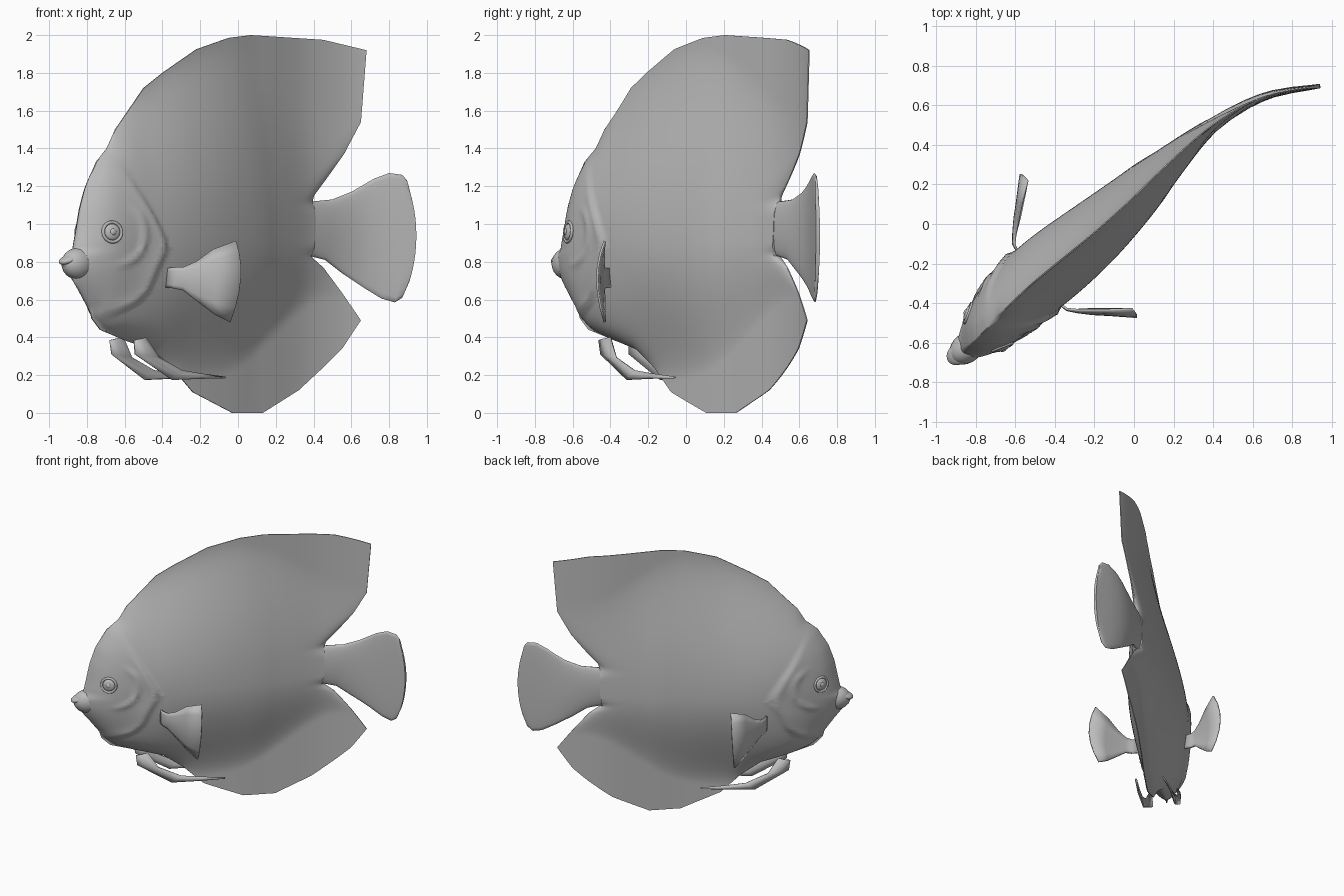
import bpy, bmesh, math
from mathutils import Vector

if "Cube" in bpy.data.objects:
    bpy.data.objects.remove(bpy.data.objects["Cube"])

grey = bpy.data.materials.new("plain grey")
grey.diffuse_color = (0.5, 0.5, 0.5, 1)
grey.use_nodes = True
grey.node_tree.nodes["Principled BSDF"].inputs["Base Color"].default_value = grey.diffuse_color


def curve(points):
    """Smooth interpolation through (x, y) points."""
    n = len(points)
    m = []
    for i in range(n):
        a, b = points[max(i - 1, 0)], points[min(i + 1, n - 1)]
        m.append((b[1] - a[1]) / (b[0] - a[0]))

    def f(x):
        x = min(max(x, points[0][0]), points[-1][0])
        i = 0
        while i < n - 2 and x > points[i + 1][0]:
            i += 1
        (x0, y0), (x1, y1) = points[i], points[i + 1]
        h = x1 - x0
        t = (x - x0) / h
        return ((2*t**3 - 3*t*t + 1) * y0 + (t**3 - 2*t*t + t) * h * m[i]
                + (3*t*t - 2*t**3) * y1 + (t**3 - t*t) * h * m[i + 1])
    return f


# Bent midline seen from above, half thickness along it, and reach of the thick core
spine = curve([(-.95, -.70), (-.85, -.63), (-.745, -.53), (-.62, -.40), (-.5, -.29), (-.22, -.06),
               (-.03, .11), (.13, .265), (.39, .495), (.66, .645), (.95, .70)])
half = curve([(-.95, .055), (-.88, .085), (-.745, .14), (-.6, .17), (-.42, .182), (-.2, .163),
              (.05, .118), (.19, .08), (.39, .036), (.55, .022), (.95, .008)])
core_up = curve([(-.95, .8), (-.6, .85), (-.3, 1.0), (0, 1.05), (.39, .75), (.7, .7)])
core_down = curve([(-.95, .85), (-.6, .95), (-.3, .76), (0, .66), (.39, .32), (.7, .3)])
gill_edge = curve([(.5, -.78), (.56, -.68), (.63, -.60), (.75, -.555), (.88, -.51), (1, -.55),
                   (1.15, -.62), (1.4, -.72)])


def tangent(x):
    return Vector((1, (spine(x + .01) - spine(x - .01)) / .02, 0)).normalized()


def bend(x, z, t, side):
    """Place a side-view point at distance t from the midline."""
    d = tangent(x)
    return Vector((x, spine(x), z)) + Vector((d.y, -d.x, 0)) * t * side


def reflect(p, x0):
    """Mirror a point through the midline near x0."""
    o, d = Vector((x0, spine(x0), 0)), tangent(x0)
    r = Vector(p) - o
    flat = Vector((r.x, r.y, 0))
    flat = 2 * flat.dot(d) * d - flat
    return Vector((o.x + flat.x, o.y + flat.y, r.z))


def make(name, verts, faces):
    me = bpy.data.meshes.new(name)
    me.from_pydata([tuple(v) for v in verts], [], faces)
    bm = bmesh.new()
    bm.from_mesh(me)
    bmesh.ops.recalc_face_normals(bm, faces=bm.faces)
    bm.to_mesh(me)
    bm.free()
    me.materials.append(grey)
    ob = bpy.data.objects.new(name, me)
    bpy.context.collection.objects.link(ob)
    return ob


# Body with dorsal and anal fins: side outline, clockwise from the mouth
outline = [(-.92, .81), (-.87, .86), (-.855, .95), (-.835, 1.08), (-.805, 1.2), (-.75, 1.33), (-.69, 1.4),
           (-.65, 1.5), (-.5, 1.72), (-.4, 1.8), (-.22, 1.925), (-.05, 1.985), (.07, 2), (.45, 1.975),
           (.68, 1.92), (.65, 1.54), (.56, 1.37), (.46, 1.23), (.4, 1.15), (.39, 1.11), (.39, .97),
           (.38, .83), (.45, .77), (.55, .635), (.65, .49), (.55, .34), (.46, .25), (.32, .12), (.13, 0),
           (-.03, 0), (-.24, .11), (-.35, .24), (-.46, .335), (-.6, .385), (-.73, .44), (-.775, .5),
           (-.785, .55), (-.835, .64), (-.88, .71), (-.92, .76)]


def thickness(x, z, f, soft):
    """Half thickness; f is the share of the way to the rim, soft the same to a smoothed rim."""
    u = (z - .9) / (core_up(x) if z > .9 else core_down(x))
    edge = math.sqrt(max(0, 1 - min(1, soft) ** 10)) * math.sqrt(max(0, 1 - f ** 24))
    stalk = max(0, min(1, (x - .1) / .15)) * max(0, min(1, (.15 - abs(z - .97)) / .05))
    edge += (1 - edge) * stalk
    t = half(x) * max(0, 1 - u * u) ** 1.7 * edge + .003
    if x < -.3 and f < .97:
        # gill cover step and cheek ridge
        d = gill_edge(z) - x
        fade = max(0, min(1, (z - .5) / .08, (1.35 - z) / .3))
        if d > -.015:
            t += .022 * fade * min(1, (d + .015) / .02) * math.exp(-max(d, 0) / .06)
        r = math.hypot((x + .75) / .8, z - .95) - .17
        if x > -.75 and .72 < z < 1.1:
            t += .012 * math.exp(-(r / .018) ** 2) * min(1, (x + .75) / .08, (1.1 - z) / .06)
    return t


rim = []
for a, b in zip(outline, outline[1:] + outline[:1]):
    a, b = Vector(a), Vector(b)
    k = max(1, math.ceil((b - a).length / .028))
    rim += [a.lerp(b, i / k) for i in range(k)]
n, rings, centre = len(rim), 50, Vector((-.1, .95))
radius = [(p - centre).length for p in rim]
smooth = [sum(radius[(i + k) % n] for k in range(-6, 7)) / 13 for i in range(n)]
verts, faces, rims = [], [], []
for side in (1, -1):
    hub = len(verts)
    verts.append(bend(centre.x, centre.y, thickness(centre.x, centre.y, 0, 0), side))
    for j in range(1, rings + 1):
        f = math.sin(j / rings * math.pi / 2) ** .9
        for i, p in enumerate(rim):
            q = centre.lerp(p, f)
            verts.append(bend(q.x, q.y, thickness(q.x, q.y, f, f * radius[i] / smooth[i]), side))
    for i in range(n):
        k = (i + 1) % n
        faces.append((hub, hub + 1 + k, hub + 1 + i))
        for j in range(rings - 1):
            a = hub + 1 + j * n
            faces.append((a + i, a + k, a + n + k, a + n + i))
    rims.append(len(verts) - n)
for i in range(n):
    k = (i + 1) % n
    faces.append((rims[0] + i, rims[0] + k, rims[1] + k, rims[1] + i))
body = make("body", verts, faces)

# Tail fin: top and bottom edge points, rear bulge
stations = [(.2, 1.1, .2, .85, 0), (.3, 1.112, .3, .84, 0), (.4, 1.12, .38, .83, 0), (.5, 1.13, .46, .81, 0),
            (.6, 1.17, .55, .74, 0), (.66, 1.205, .61, .7, .005), (.72, 1.24, .67, .66, .01),
            (.8, 1.27, .76, .605, .02), (.87, 1.26, .83, .585, .035), (.895, 1.23, .87, .61, .045),
            (.91, 1.17, .905, .69, .035)]
verts, faces, rows = [], [], 16
w = 2 * rows
for xt, zt, xb, zb, bulge in stations:
    for k in range(w):
        a = math.pi * k / rows
        v, s = math.cos(a), math.sin(a)
        x = (xt + xb) / 2 + (xt - xb) / 2 * v + bulge * (1 - v * v)
        z = (zt + zb) / 2 + (zt - zb) / 2 * v
        t = half(x) * min(1, max(0, (x - .2) / .2))
        verts.append(bend(x, z, t * abs(s) + (.003 if abs(s) > .01 else 0), 1 if s >= 0 else -1))
for j in range(len(stations) - 1):
    for k in range(w):
        m = (k + 1) % w
        faces.append((j * w + k, j * w + m, (j + 1) * w + m, (j + 1) * w + k))
last = (len(stations) - 1) * w
faces.append((last, last + 1, last + w - 1))
for k in range(1, rows - 1):
    faces.append((last + k, last + k + 1, last + w - k - 1, last + w - k))
faces.append((last + rows - 1, last + rows, last + rows + 1))
make("tail_fin", verts, faces)


def fin(name, upper, middle, lower, x0, thick, cuts=6):
    """Thin cupped blade through three edge lines, with its mirrored twin."""
    for side in ("right", "left"):
        vs, fs = [], []
        for a, m, b in zip(upper, middle, lower):
            a, m, b = Vector(a), Vector(m), Vector(b)
            for c in range(cuts + 1):
                t = c / cuts
                vs.append(a * (1 - t) * (1 - 2 * t) + m * 4 * t * (1 - t) + b * t * (2 * t - 1))
        if side == "left":
            vs = [reflect(v, x0) for v in vs]
        w = cuts + 1
        for i in range(len(upper) - 1):
            for k in range(cuts):
                fs.append((w * i + k, w * i + k + 1, w * i + w + k + 1, w * i + w + k))
        ob = make(side + "_" + name, vs, fs)
        mod = ob.modifiers.new("thickness", 'SOLIDIFY')
        mod.thickness, mod.offset = thick, 0


# Pectoral fins: gently cupped fans
fin("pectoral_fin",
    [(-.38, -.40, .765), (-.34, -.43, .77), (-.29, -.435, .77), (-.22, -.435, .80), (-.13, -.435, .865), (-.01, -.43, .91)],
    [(-.38, -.40, .715), (-.34, -.435, .715), (-.29, -.445, .71), (-.21, -.455, .70), (-.12, -.46, .70), (.015, -.47, .71)],
    [(-.38, -.40, .665), (-.34, -.43, .66), (-.29, -.435, .65), (-.20, -.43, .58), (-.12, -.43, .52), (-.04, -.43, .48)],
    -.42, .012)

# Pelvic fins: narrow trailing blades
outer = [(-.55, -.46, .385), (-.545, -.45, .31), (-.35, -.31, .175), (-.2, -.19, .182), (-.07, -.06, .185)]
inner = [(-.49, -.40, .40), (-.42, -.37, .295), (-.30, -.27, .225), (-.19, -.17, .205), (-.07, -.055, .188)]
mid = [(Vector(a) + Vector(b)) / 2 + Vector((.003, -.006, 0)) for a, b in zip(outer, inner)]
fin("pelvic_fin", outer, mid, inner, -.42, .01, 2)


def finish(name):
    ob = bpy.context.object
    ob.name = name
    ob.data.materials.append(grey)
    return ob


# Eyes: ring, ball and pupil set on the head surface
bpy.context.view_layer.update()
eye = Vector((-.655, -.65, .96))
for side, p in (("right", eye), ("left", reflect(eye, -.755))):
    _, loc, nor, _ = body.closest_point_on_mesh(p)
    rot = nor.to_track_quat('Z', 'Y').to_euler()
    bpy.ops.mesh.primitive_torus_add(location=loc, rotation=rot, major_radius=.052, minor_radius=.009,
                                     major_segments=32, minor_segments=8)
    finish(side + "_eye_ring")
    for part, r, depth, out in (("eye", .044, .018, 0), ("pupil", .018, .01, .013)):
        bpy.ops.mesh.primitive_uv_sphere_add(segments=24, ring_count=12, location=loc + nor * out, rotation=rot)
        finish(side + "_" + part).scale = (r, r, depth)

# Snout and lips
for name, x, z, tilt, size in (("snout", -.845, .79, 0, (.10, .075, .085)),
                               ("upper_lip", -.89, .815, .35, (.065, .052, .026)),
                               ("lower_lip", -.88, .772, -.3, (.06, .048, .028))):
    d = tangent(x)
    bpy.ops.mesh.primitive_uv_sphere_add(segments=24, ring_count=12, location=(x, spine(x), z),
                                         rotation=(0, -tilt, math.atan2(d.y, d.x)))
    finish(name).scale = size

bpy.ops.object.select_all(action='SELECT')
bpy.context.view_layer.objects.active = body
bpy.ops.object.shade_smooth_by_angle(angle=math.radians(50))
